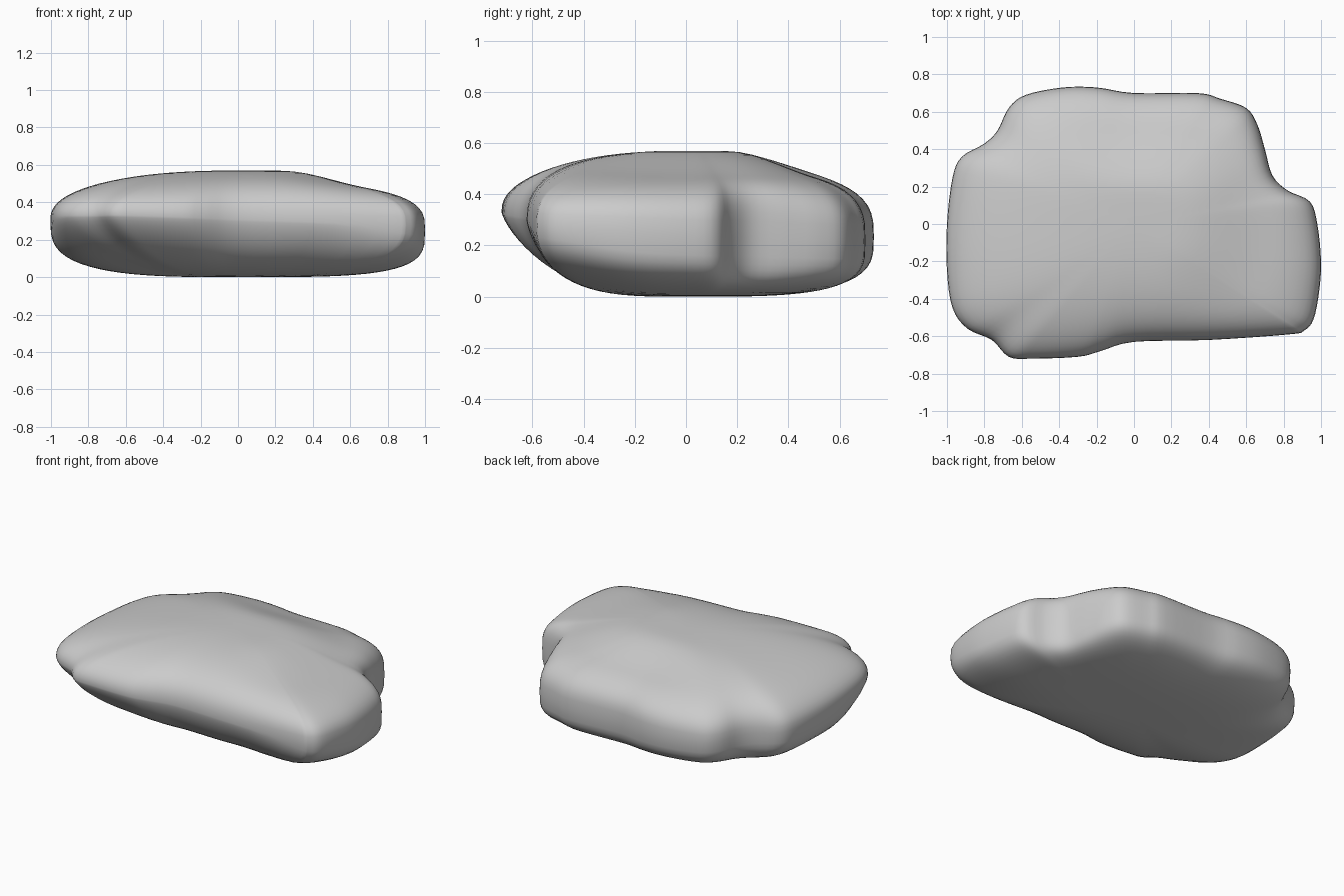
import bpy
import bmesh
import math
from mathutils import Vector

SEGMENT_STEPS = 4      # samples between neighbouring outline points
RING_STEPS = 20        # rings from the rim to each pole
STONE_HEIGHT = 0.57

default_cube = bpy.data.objects.get("Cube")
if default_cube:
    bpy.data.objects.remove(default_cube, do_unlink=True)


def make_material(name, colour):
    material = bpy.data.materials.new(name)
    material.use_nodes = True
    material.diffuse_color = colour
    shader = next(n for n in material.node_tree.nodes if n.type == 'BSDF_PRINCIPLED')
    shader.inputs["Base Color"].default_value = colour
    return material


def smooth_step(value, low, high):
    t = max(0.0, min(1.0, (value - low) / (high - low)))
    return t * t * (3 - 2 * t)


def smooth_loop(points, steps):
    """Closed Catmull-Rom curve through the points."""
    result = []
    count = len(points)
    for i in range(count):
        a, b, c, d = (points[(i + k) % count] for k in (-1, 0, 1, 2))
        for j in range(steps):
            t = j / steps
            result.append(b + 0.5 * t * ((c - a) + t * ((2 * a - 5 * b + 4 * c - d)
                          + t * (3 * (b - c) + d - a))))
    return result


def rim_height(point):
    """The widest line of the stone tilts up toward the front left corner."""
    return 0.27 - 0.03 * point.x - 0.06 * point.y


def surface_height(rim_point, scale, upward):
    direction = rim_point.normalized()
    rim = rim_height(rim_point)
    if upward:
        # Back and left-hand sides slope off the plateau to a blunt shoulder
        slope = smooth_step(direction.x + direction.y, -0.6, 0.9)
        flatness = roundness = 2.35 + 0.8 * slope
        target = STONE_HEIGHT - 0.065 * slope * smooth_step(scale, 0.25, 0.75)
    else:
        # Flat base, blunt at the sides and back, chamfered along the front
        front = smooth_step(-rim_point.y, 0.1, 0.62)
        front *= 1 - 0.5 * smooth_step(rim_point.x, 0.4, 0.95)
        flatness = 3.6 + 0.3 * direction.x - 0.5 * front
        roundness = flatness + (1.4 - flatness) * front
        target = 0.0
    rise = max(0.0, 1 - scale ** flatness) ** (1 / roundness)
    return rim + (target - rim) * rise


def ring_point(rim_point, scale):
    """Shrink the outline while easing its notches toward a plain rounded box."""
    direction = rim_point.normalized()
    box = (abs(direction.x / 0.96) ** 3 + abs(direction.y / 0.68) ** 3) ** (-1 / 3)
    radius = rim_point.length
    ease = 0.95 * (1 - scale ** 3)
    return direction * scale * (radius + (box - radius) * ease)


# Stone outline seen from above, counter-clockwise, in hundredths
outline = [Vector(p) / 100 for p in (
    (100, -20), (98, 0), (94, 12), (82, 18), (74, 26), (70, 40), (66, 53),
    (60, 62), (46, 67), (34, 70), (0, 70), (-20, 73), (-38, 73), (-58, 69),
    (-67, 62), (-73, 50), (-80, 43), (-92, 36), (-97, 25), (-100, 0),
    (-100, -25), (-97, -45), (-89, -56), (-76, -62), (-67, -71), (-55, -72),
    (-30, -71), (-18, -68), (0, -63), (40, -62), (83, -59), (91, -57),
    (96, -51), (99, -36))]
rim = smooth_loop(outline, SEGMENT_STEPS)

# Stone body: one rim ring, then rings closing to a top and a bottom pole
bm = bmesh.new()
rim_ring = [bm.verts.new((p.x, p.y, rim_height(p))) for p in rim]
for upward in (True, False):
    previous = rim_ring
    for step in range(1, RING_STEPS):
        scale = math.cos(0.5 * math.pi * step / RING_STEPS)
        ring = []
        for p in rim:
            q = ring_point(p, scale)
            ring.append(bm.verts.new((q.x, q.y, surface_height(p, scale, upward))))
        for i in range(len(rim)):
            j = (i + 1) % len(rim)
            bm.faces.new((previous[i], previous[j], ring[j], ring[i]))
        previous = ring
    pole = bm.verts.new((0, 0, STONE_HEIGHT if upward else 0))
    for i in range(len(rim)):
        bm.faces.new((previous[i], previous[(i + 1) % len(rim)], pole))

bmesh.ops.recalc_face_normals(bm, faces=bm.faces)
mesh = bpy.data.meshes.new("stone")
bm.to_mesh(mesh)
bm.free()
mesh.materials.append(make_material("stone grey", (0.6, 0.6, 0.6, 1)))
stone = bpy.data.objects.new("stone", mesh)
bpy.context.collection.objects.link(stone)

# Smooth shading over the whole stone
bpy.context.view_layer.objects.active = stone
stone.select_set(True)
bpy.ops.object.shade_smooth_by_angle(angle=math.radians(60))
